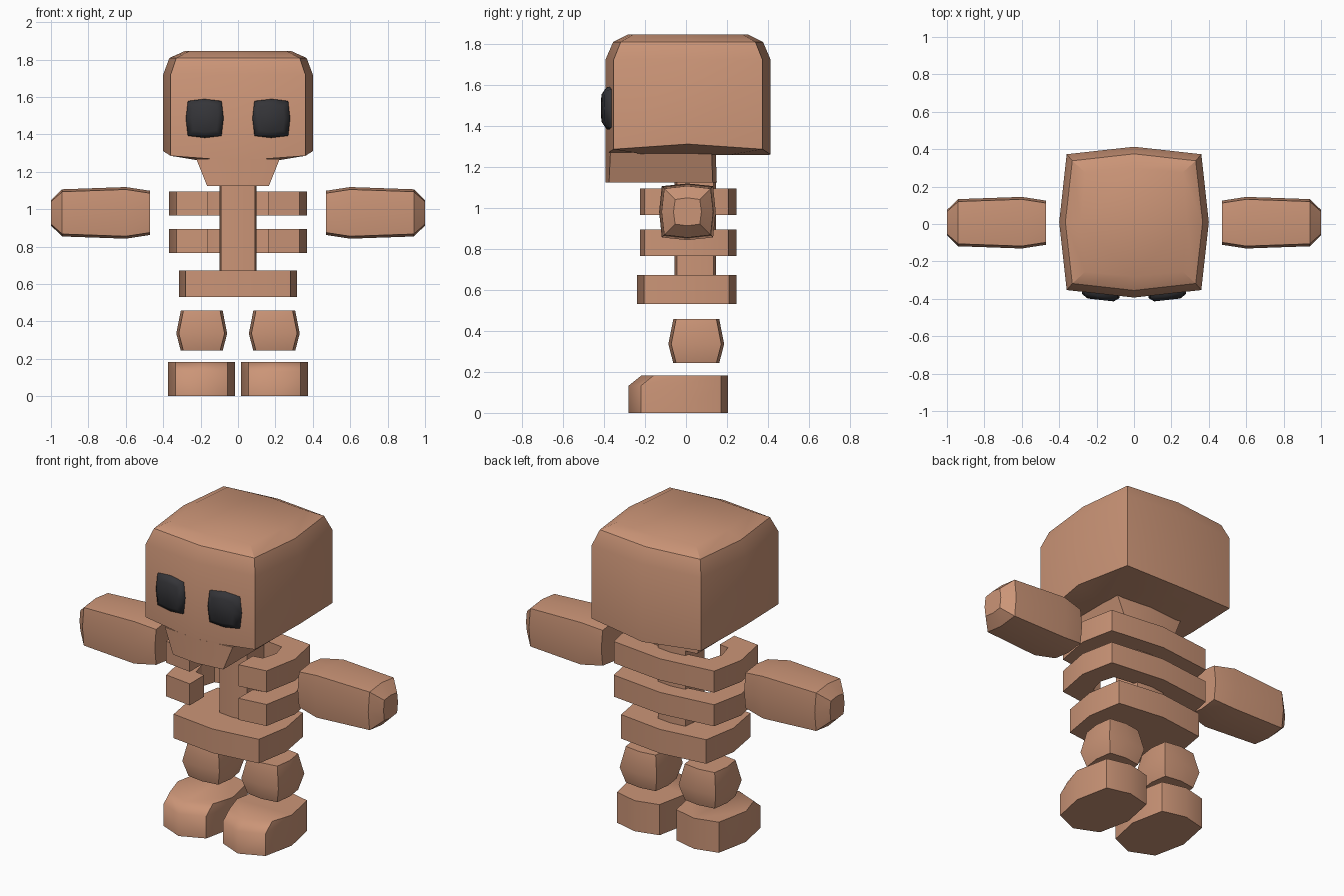
import bpy, bmesh, math

if "Cube" in bpy.data.objects:
    bpy.data.objects.remove(bpy.data.objects["Cube"])


def material(name, rgb):
    m = bpy.data.materials.new(name)
    m.diffuse_color = (*rgb, 1)
    m.use_nodes = True
    m.node_tree.nodes["Principled BSDF"].inputs["Base Color"].default_value = m.diffuse_color
    return m


TAN = material("warm tan", (0.60, 0.30, 0.185))
DARK = material("charcoal", (0.035, 0.035, 0.04))


def ring(z, hx, hy, bulge=0.04, cx=0, cy=0):
    """Square with its edge midpoints pushed outwards: 8 points."""
    mx, my = hx + bulge, hy + bulge
    pts = [(hx, hy), (0, my), (-hx, hy), (-mx, 0),
           (-hx, -hy), (0, -my), (hx, -hy), (mx, 0)]
    return [(cx + x, cy + y, z) for x, y in pts]


def loft(name, rings, mat=TAN, place=lambda p: p, mirror=False, angle=30):
    """Skin a stack of rings, cap both ends, mark sharp edges by angle."""
    bm = bmesh.new()
    loops = [[bm.verts.new(place(p)) for p in r] for r in rings]
    n = len(loops[0])
    for a, b in zip(loops, loops[1:]):
        for i in range(n):
            j = (i + 1) % n
            bm.faces.new((a[i], a[j], b[j], b[i]))
    bm.faces.new(loops[0])
    bm.faces.new(loops[-1])
    bmesh.ops.recalc_face_normals(bm, faces=bm.faces)
    for f in bm.faces:
        f.smooth = True
    for e in bm.edges:
        e.smooth = e.calc_face_angle(0) < math.radians(angle)
    me = bpy.data.meshes.new(name)
    bm.to_mesh(me)
    bm.free()
    me.materials.append(mat)
    ob = bpy.data.objects.new(name, me)
    bpy.context.collection.objects.link(ob)
    if mirror:
        ob.modifiers.new("mirror", "MIRROR").use_mirror_merge = False
    return ob


# Head: bulged block with rounded top and a slightly arched lower rim
CY = 0.01
rim = [(x, y, z) for (x, y, _), z in zip(
    ring(0, 0.36, 0.363, cy=CY),
    (1.285, 1.258, 1.285, 1.31, 1.285, 1.258, 1.285, 1.31))]
loft("head", [ring(1.257, 0.19, 0.2, 0, cy=CY), rim,
              ring(1.72, 0.36, 0.363, cy=CY),
              ring(1.808, 0.33, 0.328, 0.037, cy=CY),
              ring(1.845, 0.26, 0.265, 0.025, cy=CY)])


# Jaw: tapered block flush with the face
def jaw_ring(z, w, back):
    front = -0.393 + 0.11 * w
    return [(w, back, z), (0, back + 0.02, z), (-w, back, z),
            (-w, front, z), (0, -0.393, z), (w, front, z)]


loft("jaw", [jaw_ring(1.123, 0.165, 0.13), jaw_ring(1.268, 0.223, 0.125)])

# Eyes: shallow domed squares following the face
loft("eyes", [ring(0.355, 0.092, 0.095, 0.01), ring(0.385, 0.089, 0.092, 0.011),
              ring(0.406, 0.062, 0.065, 0.008)], DARK,
     lambda p: (0.178 + p[0], -p[2] + 0.11 * p[0], 1.485 + p[1]),
     mirror=True, angle=75)

# Spine
loft("spine", [ring(z, 0.09, 0.09, 0.01, cy=0.045) for z in (0.66, 1.13)])

# Ribs: C shapes, open at the front
half = [(0.33, 0.207), (0.37, 0.01), (0.33, -0.203), (0.16, -0.225),
        (0.16, -0.09), (0.22, -0.08), (0.245, 0.01), (0.22, 0.095)]
outline = ([(0, 0.245)] + half + [(0, 0.125)]
           + [(-x, y) for x, y in reversed(half)])
for label, z in (("upper_rib", 0.965), ("lower_rib", 0.765)):
    loft(label, [[(x, y, h) for x, y in outline] for h in (z, z + 0.128)])

# Hips
loft("hips", [ring(z, 0.28, 0.207, 0.035, cy=0.003) for z in (0.53, 0.673)])

# Arms: lofted along x
loft("arms", [ring(0.47, 0.105, 0.105, 0.013), ring(0.6, 0.125, 0.125, 0.013),
              ring(0.94, 0.113, 0.113, 0.013), ring(1.0, 0.06, 0.06, 0.008)],
     place=lambda p: (p[2], 0.007 + p[0], 0.98 + p[1]), mirror=True)

# Legs
loft("legs", [ring(z, h, h, 0.014, cx=0.194, cy=0.05)
              for z, h in ((0.243, 0.098), (0.335, 0.122), (0.457, 0.098))],
     mirror=True)


# Feet: long toe with a bevelled front top edge
def foot_ring(z, toe):
    pts = [(0.14, 0.17), (0, 0.205), (-0.14, 0.17), (-0.18, -0.03),
           (-0.14, -0.22 + toe), (0, -0.28 + toe), (0.14, -0.22 + toe), (0.18, -0.03)]
    return [(0.195 + x, y, z) for x, y in pts]


loft("feet", [foot_ring(0, 0), foot_ring(0.132, 0), foot_ring(0.182, 0.062)],
     mirror=True, angle=52)
